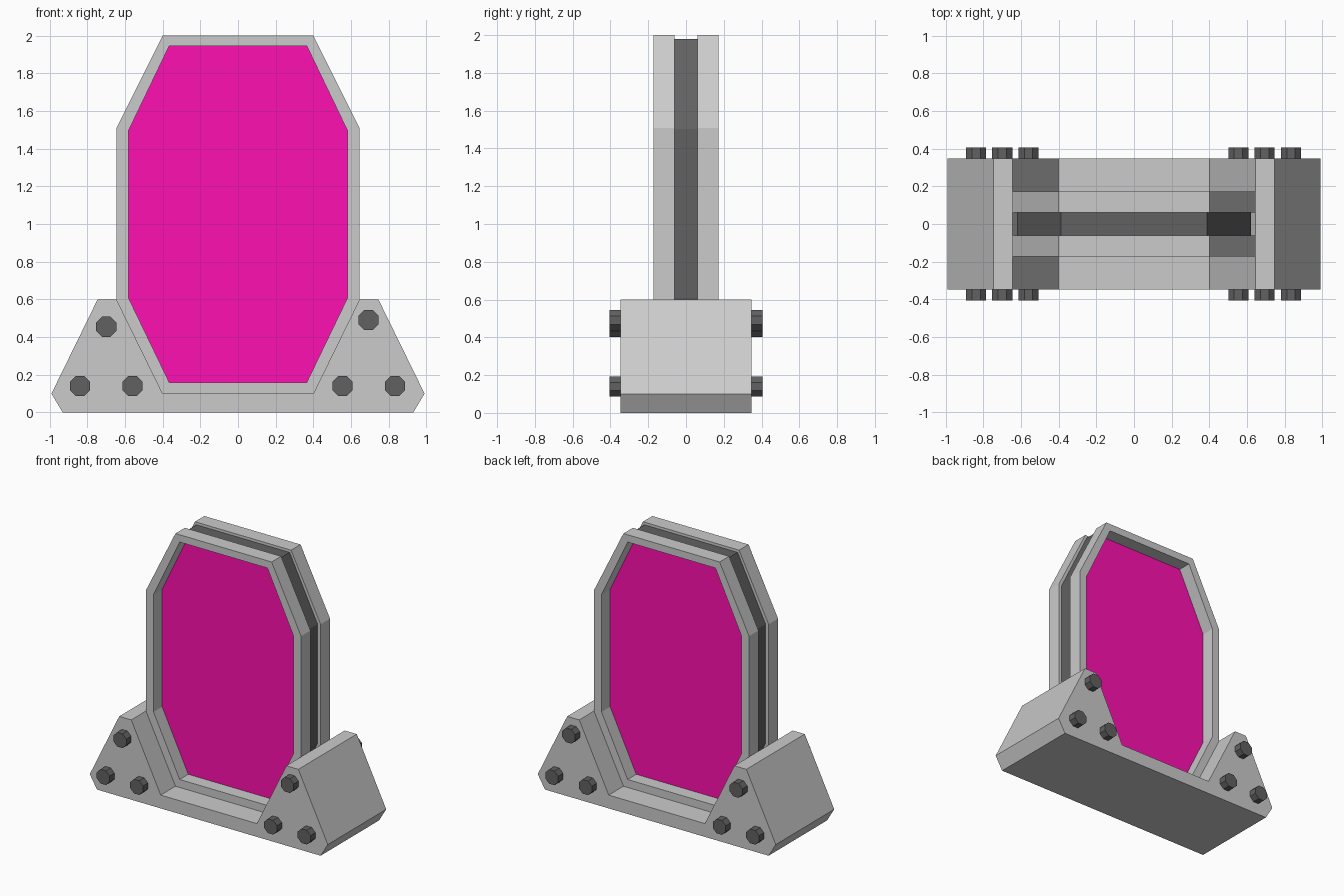
import bpy, bmesh, math

if "Cube" in bpy.data.objects:
    bpy.data.objects.remove(bpy.data.objects["Cube"])


def material(name, color):
    m = bpy.data.materials.new(name)
    m.diffuse_color = (*color, 1)
    m.use_nodes = True
    m.node_tree.nodes["Principled BSDF"].inputs["Base Color"].default_value = m.diffuse_color
    return m


dark = material("dark_metal", (0.12, 0.12, 0.12))
magenta = material("magenta_glow", (1.0, 0.005, 0.44))


def finish(name, bm, mat=None):
    bmesh.ops.recalc_face_normals(bm, faces=bm.faces[:])
    me = bpy.data.meshes.new(name)
    bm.to_mesh(me)
    bm.free()
    ob = bpy.data.objects.new(name, me)
    bpy.context.collection.objects.link(ob)
    if mat:
        me.materials.append(mat)
    return ob


def mirrored(half):
    """Close a right-hand xz profile by mirroring it across x = 0."""
    return half + [(-x, z) for x, z in reversed(half)]


def prism(name, profile, y0, y1, mat=None):
    bm = bmesh.new()
    a, b = [[bm.verts.new((x, y, z)) for x, z in profile] for y in (y0, y1)]
    bm.faces.new(a)
    bm.faces.new(b)
    for i in range(len(a)):
        j = (i + 1) % len(a)
        bm.faces.new((a[i], a[j], b[j], b[i]))
    return finish(name, bm, mat)


def ring(name, outer, inner, y0, y1, mat=None):
    bm = bmesh.new()
    loops = [[bm.verts.new((x, y, z)) for x, z in p]
             for p, y in ((outer, y0), (outer, y1), (inner, y1), (inner, y0))]
    n = len(outer)
    for k in range(4):
        a, b = loops[k], loops[(k + 1) % 4]
        for i in range(n):
            j = (i + 1) % n
            bm.faces.new((a[i], a[j], b[j], b[i]))
    return finish(name, bm, mat)


# Base with a trough that cradles the frame
prism("base", mirrored([(0.93, 0), (0.99, 0.1), (0.745, 0.6), (0.645, 0.6), (0.4, 0.1)]),
      -0.347, 0.347)

# Octagonal frame rings, dark core between them, and glowing panel
outer = mirrored([(0.4, 0.1), (0.645, 0.6), (0.645, 1.508), (0.4, 2.0)])
inner = mirrored([(0.365, 0.16), (0.582, 0.61), (0.582, 1.493), (0.365, 1.945)])
core = mirrored([(0.388, 0.12), (0.62, 0.605), (0.62, 1.503), (0.388, 1.98)])
ring("frame_front", outer, inner, -0.172, -0.06)
ring("frame_back", outer, inner, 0.06, 0.172)
ring("frame_core", core, inner, -0.06, 0.06, dark)
prism("panel", inner, -0.07, 0.07, magenta)

# Bolts running through both feet, heads showing front and back
for i, (x, z) in enumerate([(-0.838, 0.14), (-0.56, 0.14), (-0.699, 0.455),
                            (0.554, 0.14), (0.833, 0.14), (0.693, 0.49)]):
    pts = [(x + 0.058 * math.cos(math.radians(22.5 + 45 * k)),
            z + 0.058 * math.sin(math.radians(22.5 + 45 * k))) for k in range(8)]
    prism(f"bolt_{i + 1}", pts, -0.405, 0.405, dark)
